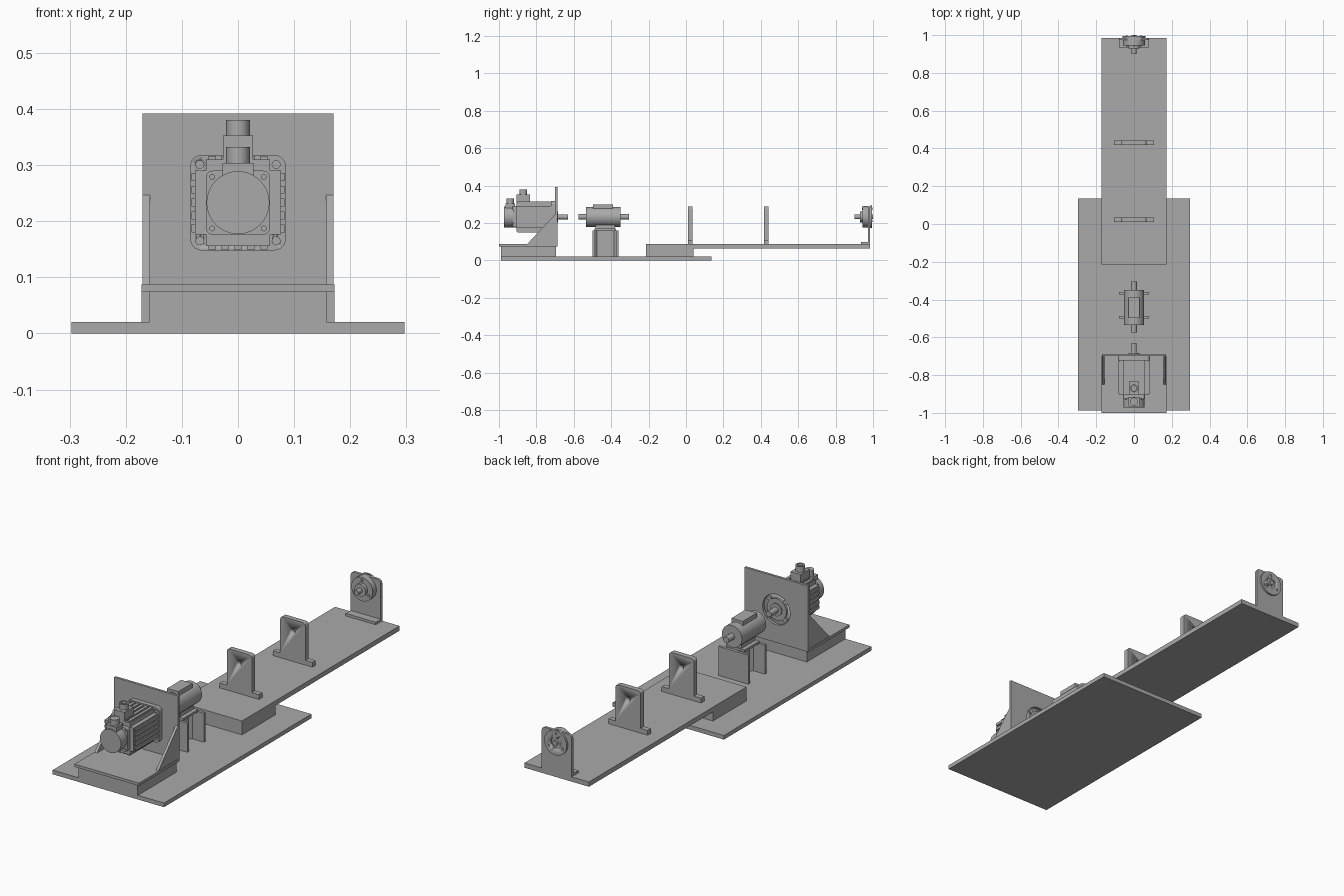
import bpy, bmesh, math
from mathutils import Matrix, Vector

if "Cube" in bpy.data.objects:
    bpy.data.objects.remove(bpy.data.objects["Cube"])

grey = bpy.data.materials.new("machine grey")
grey.use_nodes = True
grey.diffuse_color = (0.4, 0.4, 0.4, 1)
grey.node_tree.nodes["Principled BSDF"].inputs["Base Color"].default_value = (0.4, 0.4, 0.4, 1)

AXIS_Z = 0.233  # height of the common shaft line


def finish(name, bm, smooth=False):
    bmesh.ops.recalc_face_normals(bm, faces=bm.faces)
    mesh = bpy.data.meshes.new(name)
    bm.to_mesh(mesh)
    bm.free()
    obj = bpy.data.objects.new(name, mesh)
    bpy.context.collection.objects.link(obj)
    mesh.materials.append(grey)
    if smooth:
        bpy.ops.object.select_all(action="DESELECT")
        obj.select_set(True)
        bpy.context.view_layer.objects.active = obj
        bpy.ops.object.shade_smooth_by_angle(angle=math.radians(35))
    return obj


def prism(name, points, axis, a, b, smooth=False):
    """Extrude a 2D outline along an axis: 'x' takes (y, z), 'y' takes (x, z), 'z' takes (x, y)."""
    place = {"x": lambda u, v: (a, u, v), "y": lambda u, v: (u, a, v), "z": lambda u, v: (u, v, a)}[axis]
    bm = bmesh.new()
    face = bm.faces.new([bm.verts.new(place(u, v)) for u, v in points])
    new = bmesh.ops.extrude_face_region(bm, geom=[face])["geom"]
    shift = Vector([(b - a) * (axis == k) for k in "xyz"])
    bmesh.ops.translate(bm, vec=shift, verts=[g for g in new if isinstance(g, bmesh.types.BMVert)])
    return finish(name, bm, smooth)


def box(name, x0, x1, y0, y1, z0, z1):
    return prism(name, [(x0, y0), (x1, y0), (x1, y1), (x0, y1)], "z", z0, z1)


def circle(r, cu=0, cv=AXIS_Z, n=40):
    return [(cu + r * math.cos(2 * math.pi * i / n), cv + r * math.sin(2 * math.pi * i / n)) for i in range(n)]


def rod(name, r, y0, y1, x=0, z=AXIS_Z):
    return prism(name, circle(r, x, z), "y", y0, y1, True)


def rounded(x0, x1, z0, z1, r, low=True):
    """Rectangle with rounded corners; the lower two stay square when low is False."""
    pts = []
    for cx, cz, start in ((x1 - r, z1 - r, 0), (x0 + r, z1 - r, 90), (x0 + r, z0 + r, 180), (x1 - r, z0 + r, 270)):
        if start >= 180 and not low:
            pts.append((x0 if start == 180 else x1, z0))
            continue
        for i in range(7):
            t = math.radians(start + 15 * i)
            pts.append((cx + r * math.cos(t), cz + r * math.sin(t)))
    return pts


def cut(obj, cutter):
    cutter.hide_render = True
    cutter.hide_set(True)
    mod = obj.modifiers.new("hole", "BOOLEAN")
    mod.operation = "DIFFERENCE"
    mod.solver = "EXACT"
    mod.object = cutter
    bpy.context.view_layer.update()
    mesh = bpy.data.meshes.new_from_object(obj.evaluated_get(bpy.context.evaluated_depsgraph_get()))
    obj.modifiers.clear()
    obj.data = mesh
    bpy.data.objects.remove(cutter)


# Base and rail
box("base_plate", -0.297, 0.297, -0.988, 0.135, 0, 0.02)
box("rail_block", -0.172, 0.172, -0.215, 0.04, 0.02, 0.064)
box("rail_plate", -0.172, 0.172, -0.215, 0.985, 0.064, 0.087)

# Motor mount
box("motor_riser", -0.158, 0.158, -0.99, -0.695, 0.02, 0.074)
box("motor_shelf", -0.172, 0.172, -1.0, -0.7, 0.074, 0.087)
wall = box("motor_wall", -0.17, 0.17, -0.7, -0.688, 0.074, 0.392)
cut(wall, rod("wall_cutter", 0.073, -0.75, -0.65))
for side, name in ((-1, "right_gusset"), (1, "left_gusset")):
    prism(name, [(-0.85, 0.087), (-0.7, 0.087), (-0.7, 0.247)], "x", side * 0.157, side * 0.17)

# Motor: flange, notched body with ribs, rear cap
flange = prism("motor_flange", rounded(-0.085, 0.085, AXIS_Z - 0.085, AXIS_Z + 0.085, 0.02), "y", -0.722, -0.7, True)
for sx in (-1, 1):
    for sz in (-1, 1):
        cut(flange, rod("bolt_cutter", 0.007, -0.75, -0.65, sx * 0.068, AXIS_Z + sz * 0.068))
H, N = 0.077, 0.057
quarter = [(H, N), (N, N), (N, H)]
body = []
for k in range(4):
    c, s = round(math.cos(k * math.pi / 2)), round(math.sin(k * math.pi / 2))
    body += [(c * u - s * v, AXIS_Z + s * u + c * v) for u, v in quarter]
prism("motor_body", body, "y", -0.905, -0.722)
for i in range(5):
    t = -0.046 + i * 0.023
    for side in (-1, 1):
        u0, u1 = sorted((side * H, side * 0.083))
        box("motor_side_rib", u0, u1, -0.9, -0.725, AXIS_Z + t - 0.007, AXIS_Z + t + 0.007)
        box("motor_flat_rib", t - 0.007, t + 0.007, -0.9, -0.725, AXIS_Z + u0, AXIS_Z + u1)
prism("motor_end_plate", rounded(-N, N, AXIS_Z - N, AXIS_Z + N, 0.012), "y", -0.925, -0.905, True)
for sx in (-1, 1):
    for sz in (-1, 1):
        rod("end_plate_screw", 0.005, -0.929, -0.925, sx * 0.046, AXIS_Z + sz * 0.046)
rod("motor_cap", 0.056, -0.972, -0.925)
box("cap_connector_base", -0.028, 0.028, -0.966, -0.915, 0.27, 0.304)
prism("cap_connector", circle(0.021, 0, -0.94), "z", 0.304, 0.332, True)
box("power_connector_base", -0.027, 0.027, -0.905, -0.835, 0.31, 0.353)
plug = prism("power_connector", circle(0.021, 0, -0.87), "z", 0.353, 0.38, True)
cut(plug, prism("plug_cutter", circle(0.014, 0, -0.87), "z", 0.37, 0.4))

# Motor nose inside the wall opening
rod("motor_pilot", 0.052, -0.7, -0.69)
rod("motor_hub", 0.03, -0.69, -0.684)
rod("motor_shaft", 0.014, -0.7, -0.63)
for k in range(4):
    t = math.radians(45 + 90 * k)
    rod("pilot_pad", 0.011, -0.7, -0.692, 0.061 * math.cos(t), AXIS_Z + 0.061 * math.sin(t))

# Sensor stand: upright I-beam
half = [(-0.08, -0.5), (-0.08, -0.487), (-0.018, -0.487), (-0.006, -0.475)]
left = half + [(x, -0.86 - y) for x, y in reversed(half)]
prism("sensor_stand", left + [(-x, y) for x, y in reversed(left)], "z", 0.02, 0.16)

# Sensor
box("sensor_foot", -0.05, 0.05, -0.49, -0.375, 0.16, 0.171)
box("sensor_neck", -0.03, 0.03, -0.485, -0.38, 0.171, 0.2)
rod("sensor_body", 0.053, -0.535, -0.35)
box("sensor_housing", -0.03, 0.03, -0.497, -0.39, 0.25, 0.298)
rod("sensor_shaft", 0.015, -0.575, -0.305)

# Intermediate supports
for name, y in (("front_support", 0.01), ("middle_support", 0.417)):
    box(name + "_foot", -0.105, 0.105, y, y + 0.025, 0.087, 0.11)
    plate = prism(name, rounded(-0.067, 0.067, 0.11, 0.288, 0.015, False), "y", y, y + 0.025, True)
    cut(plate, rod("support_cutter", 0.012, y - 0.1, y + 0.1))

# End support with brake disc
box("end_foot", -0.08, 0.08, 0.935, 0.973, 0.087, 0.099)
prism("end_support", rounded(-0.08, 0.08, 0.087, 0.288, 0.018, False), "y", 0.973, 0.985, True)
rod("disc", 0.057, 0.945, 0.973)
rod("disc_hub", 0.03, 0.93, 0.945)
rod("disc_shaft", 0.012, 0.9, 0.93)
rear = rod("rear_disc", 0.06, 0.985, 0.994)
cut(rear, rod("rear_cutter", 0.025, 0.99, 1.1))
rod("rear_boss", 0.012, 0.985, 1.0)
for k in range(3):
    t = math.radians(90 + 120 * k)
    for y0, y1 in ((0.94, 0.945), (0.994, 0.998)):
        rod("disc_screw", 0.006, y0, y1, 0.043 * math.cos(t), AXIS_Z + 0.043 * math.sin(t))
